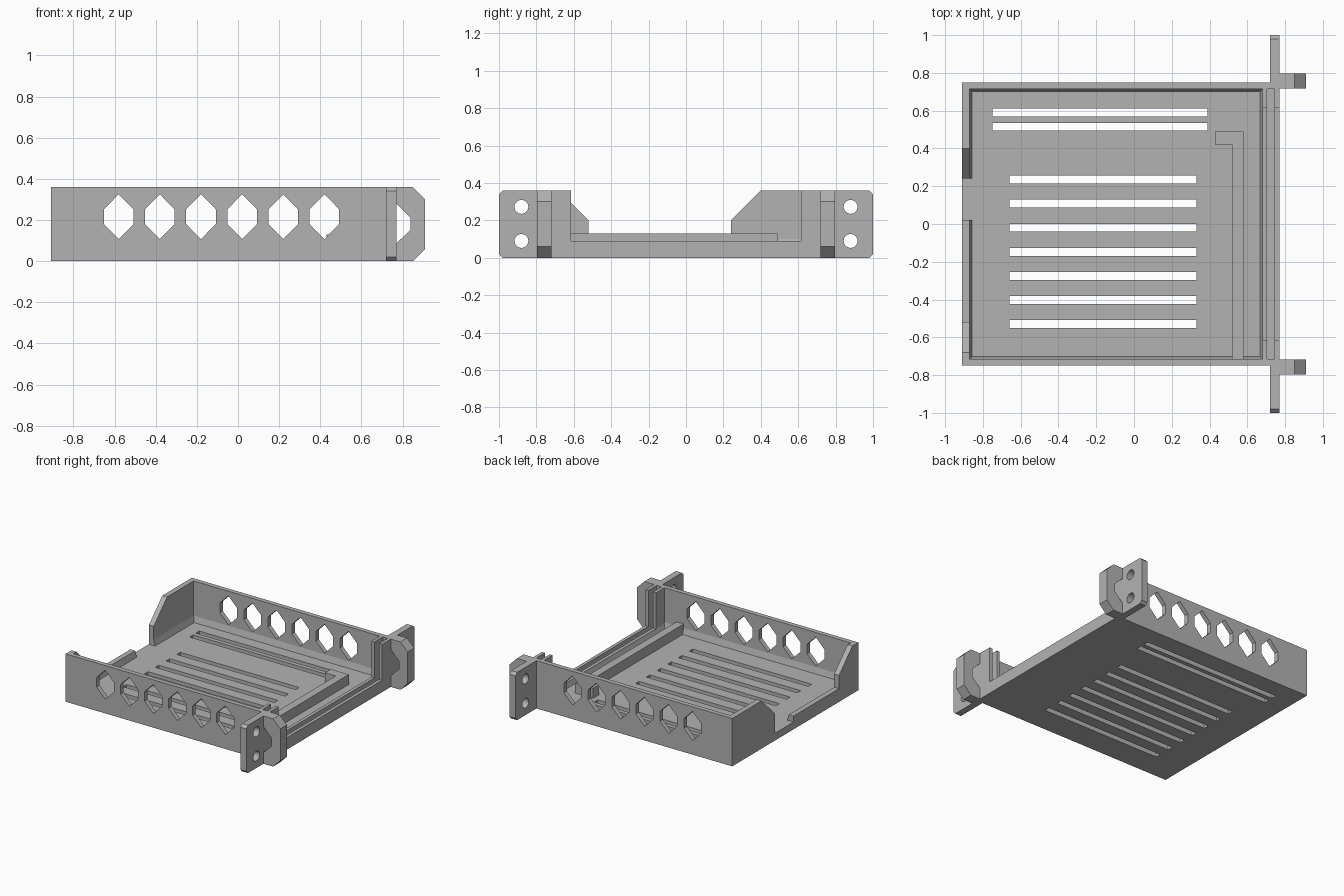
import bpy, bmesh, math
from mathutils import Vector

if "Cube" in bpy.data.objects:
    bpy.data.objects.remove(bpy.data.objects["Cube"], do_unlink=True)

grey = bpy.data.materials.new("plain_grey")
grey.use_nodes = True
grey.diffuse_color = (0.45, 0.45, 0.45, 1)
grey.node_tree.nodes["Principled BSDF"].inputs["Base Color"].default_value = (0.45, 0.45, 0.45, 1)

FLOOR, LIP, TOP = 0.055, 0.09, 0.36
INNER_Y, BACK_X, LIP_X = 0.715, -0.87, 0.68


def prism(name, axis, points, low, high):
    """Extrude a flat outline along one axis."""
    place = {"x": lambda p, a: (a, p[0], p[1]),
             "y": lambda p, a: (p[0], a, p[1]),
             "z": lambda p, a: (p[0], p[1], a)}[axis]
    bm = bmesh.new()
    face = bm.faces.new([bm.verts.new(place(p, low)) for p in points])
    shift = Vector(place((0, 0), high - low))
    new = bmesh.ops.extrude_face_region(bm, geom=[face], use_keep_orig=True)["geom"]
    bmesh.ops.translate(bm, vec=shift, verts=[v for v in new if isinstance(v, bmesh.types.BMVert)])
    bmesh.ops.recalc_face_normals(bm, faces=bm.faces)
    mesh = bpy.data.meshes.new(name)
    bm.to_mesh(mesh)
    bm.free()
    mesh.materials.append(grey)
    obj = bpy.data.objects.new(name, mesh)
    bpy.context.collection.objects.link(obj)
    return obj


def box(name, x0, x1, y0, y1, z0, z1):
    return prism(name, "z", [(x0, y0), (x1, y0), (x1, y1), (x0, y1)], z0, z1)


def cut(target, cutter):
    """Subtract the cutter and discard it."""
    mod = target.modifiers.new("cut", "BOOLEAN")
    mod.operation, mod.solver, mod.object = "DIFFERENCE", "EXACT", cutter
    bpy.context.view_layer.objects.active = target
    bpy.ops.object.modifier_apply(modifier=mod.name)
    bpy.data.objects.remove(cutter, do_unlink=True)


# Tray: hollow box with a low front lip, panel groove and stepped rear opening
tray = box("tray", -0.91, 0.77, -0.75, 0.75, 0, TOP)
cut(tray, box("cavity", BACK_X, LIP_X, -INNER_Y, INNER_Y, FLOOR, 0.5))
cut(tray, box("front_opening", 0.66, 0.85, -0.615, 0.615, LIP, 0.5))
cut(tray, box("panel_groove", 0.705, 0.745, -INNER_Y, INNER_Y, FLOOR, 0.5))
cut(tray, prism("rear_opening", "x", [
    (-0.52, 0.1), (-0.52, 0.2), (-0.72, 0.4), (0.44, 0.4),
    (0.24, 0.2), (0.24, FLOOR), (0.02, FLOOR), (0.02, 0.1)], -1, -0.865))

# Six-sided openings through both side walls
for i in range(6):
    x = -0.58 + 0.2 * i
    cut(tray, prism("side_hole", "y", [
        (x, 0.107), (x + 0.072, 0.18), (x + 0.072, 0.252),
        (x, 0.325), (x - 0.072, 0.252), (x - 0.072, 0.18)], -1, 1))

# Floor vents: seven short, two long
vents = [(-0.66, 0.33, 0.235 - 0.1275 * i) for i in range(7)]
vents += [(-0.75, 0.39, y) for y in (0.515, 0.59)]
for x0, x1, y in vents:
    cut(tray, box("vent", x0, x1, y - 0.021, y + 0.021, -0.1, 0.2))

# Sloped skirting where the walls meet the floor
def skirt(edge, inward, height):
    return [(edge, FLOOR), (edge + inward, FLOOR), (edge, height)]

for side, name in ((1, "left"), (-1, "right")):
    prism("skirting_" + name, "x", skirt(side * INNER_Y, -side * 0.013, 0.1), BACK_X, LIP_X)
prism("skirting_lip", "y", skirt(LIP_X, -0.013, LIP), -INNER_Y, INNER_Y)
for y0, y1 in ((-INNER_Y, 0.02), (0.24, INNER_Y)):
    prism("skirting_rear", "y", skirt(BACK_X, 0.013, 0.1), y0, y1)

# Hooked rail on the floor
prism("floor_rail", "z", [(0.52, -INNER_Y), (0.58, -INNER_Y), (0.58, 0.49),
                          (0.43, 0.49), (0.43, 0.42), (0.52, 0.42)], 0.04, 0.13)

# Mounting ears with screw holes, and pull handles
for side, name in ((1, "left"), (-1, "right")):
    c = 0.02
    outline = [(0.74, 0), (1 - c, 0), (1, c), (1, TOP - c), (1 - c, TOP), (0.74, TOP)]
    ear = prism("ear_" + name, "x", [(side * y, z) for y, z in outline], 0.72, 0.77)
    for z in (0.09, 0.272):
        ring = [math.tau * k / 32 for k in range(32)]
        cut(ear, prism("screw_hole", "x", [(side * 0.88 + 0.037 * math.cos(a), z + 0.037 * math.sin(a))
                                           for a in ring], 0.6, 0.9))
    y0, y1 = sorted((side * 0.718, side * 0.797))
    prism("handle_" + name, "y", [
        (0.765, 0), (0.85, 0), (0.91, 0.06), (0.91, 0.3), (0.85, TOP), (0.765, TOP),
        (0.765, 0.277), (0.772, 0.277), (0.838, 0.212), (0.838, 0.152),
        (0.772, 0.088), (0.765, 0.088)], y0, y1)
